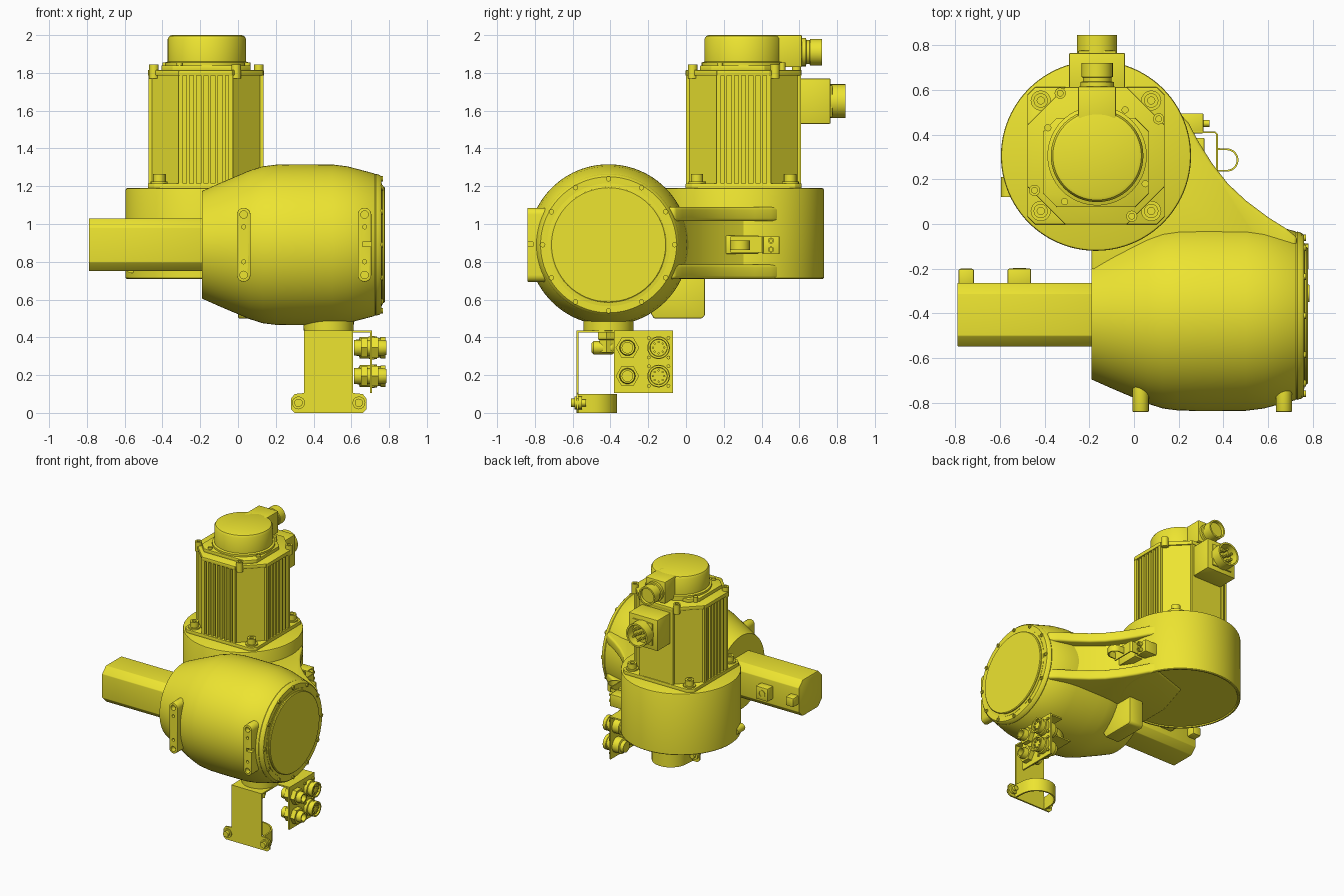
import bpy, bmesh, math
from math import sin, cos, pi, radians

if "Cube" in bpy.data.objects:
    bpy.data.objects.remove(bpy.data.objects["Cube"])

mat = bpy.data.materials.new("yellow")
mat.diffuse_color = (0.85, 0.78, 0.03, 1)
mat.use_nodes = True
mat.node_tree.nodes["Principled BSDF"].inputs["Base Color"].default_value = mat.diffuse_color
MAP = {'X': lambda u, v, t: (t, u, v), 'Y': lambda u, v, t: (v, t, u), 'Z': lambda u, v, t: (u, v, t)}


def finish(bm, name, bevel=0, seg=2):
    bmesh.ops.recalc_face_normals(bm, faces=bm.faces[:])
    if bevel:
        sharp = [e for e in bm.edges if len(e.link_faces) == 2 and e.calc_face_angle(0) > radians(35)]
        bmesh.ops.bevel(bm, geom=sharp, offset=bevel, segments=seg, affect='EDGES', profile=0.5)
    me = bpy.data.meshes.new(name)
    bm.to_mesh(me)
    bm.free()
    me.materials.append(mat)
    ob = bpy.data.objects.new(name, me)
    bpy.context.collection.objects.link(ob)
    return ob


def loft(name, rings, closed=False, bevel=0, seg=2):
    bm = bmesh.new()
    vs = [[bm.verts.new(p) for p in r] for r in rings]
    n = len(vs[0])
    pairs = list(zip(vs, vs[1:])) + ([(vs[-1], vs[0])] if closed else [])
    for a, b in pairs:
        for i in range(n):
            j = (i + 1) % n
            bm.faces.new((a[i], a[j], b[j], b[i]))
    if not closed:
        bm.faces.new(vs[0][::-1])
        bm.faces.new(vs[-1])
    return finish(bm, name, bevel, seg)


def prism(name, pts, t0, t1, axis='Z', bevel=0, seg=2):
    return loft(name, [[MAP[axis](u, v, t) for u, v in pts] for t in (t0, t1)], bevel=bevel, seg=seg)


def lathe(name, cu, cv, prof, axis='Z', n=32, closed=False):
    """prof = (position along axis, radius); cu, cv follow the axis order in MAP"""
    return loft(name, [[MAP[axis](cu + r * cos(2 * pi * i / n), cv + r * sin(2 * pi * i / n), t)
                        for i in range(n)] for t, r in prof], closed)


def box(name, x0, x1, y0, y1, z0, z1, bevel=0):
    return prism(name, [(x0, y0), (x1, y0), (x1, y1), (x0, y1)], z0, z1, bevel=bevel)


def octagon(cu, cv, a, b, c):
    q = [(a, c - b), (a, b - c), (a - c, b), (c - a, b), (-a, b - c), (-a, c - b), (c - a, -b), (a - c, -b)]
    return [(cu + u, cv + v) for u, v in q]


def arc(cu, cv, r, a0, a1, n=16):
    return [(cu + r * cos(radians(a0 + (a1 - a0) * i / n)), cv + r * sin(radians(a0 + (a1 - a0) * i / n)))
            for i in range(n + 1)]


def strip(name, path, t, z0, z1):
    left, right = [], []
    for i, (x, y) in enumerate(path):
        a, b = path[max(i - 1, 0)], path[min(i + 1, len(path) - 1)]
        d = math.hypot(b[0] - a[0], b[1] - a[1])
        nx, ny = -(b[1] - a[1]) / d * t / 2, (b[0] - a[0]) / d * t / 2
        left.append((x + nx, y + ny))
        right.append((x - nx, y - ny))
    return prism(name, left + right[::-1], z0, z1)


def cut(ob, cutter):
    m = ob.modifiers.new("cut", 'BOOLEAN')
    m.operation, m.object, m.solver = 'DIFFERENCE', cutter, 'EXACT'
    bpy.context.view_layer.objects.active = ob
    bpy.ops.object.modifier_apply(modifier="cut")
    bpy.data.objects.remove(cutter)


# barrel gearbox, end cover and its screws
BY, BZ = -0.41, 0.89
lathe("barrel_housing", BY, BZ, [(-.19, .285), (-.1, .325), (.06, .393), (.13, .415), (.2, .424), (.3, .426),
      (.5, .425), (.58, .415), (.72, .378), (.725, .374), (.73, .376), (.75, .37), (.76, .36)], 'X', 96)
lathe("barrel_end_cover", BY, BZ, [(.74, .325), (.762, .325), (.764, .308), (.772, .308), (.777, .302)], 'X', 64)
for i in range(12):
    a = i * pi / 6
    lathe("cover_screw", BY + .349 * cos(a), BZ + .349 * sin(a), [(.75, .014), (.768, .014), (.768, .007), (.763, .007)], 'X', 12)

# drum housing with bottom cover and drain plug
DX, DY = -.17, .305
lathe("drum_housing", DX, DY, [(.718, .395), (.718, .405), (.71, .41), (.71, .42), (.715, .425), (1.18, .425),
      (1.187, .422), (1.19, .415)], 'Z', 96)
lathe("drain_plug", .77, -.565, [(.12, .03), (.21, .03), (.21, .015), (.2, .015)], 'Y', 16)

# arm joining drum and barrel: two flanges and a recessed wall
curve = [(.73, -.06), (.68, -.02), (.6, .03), (.5, .105), (.42, .18), (.35, .27), (.29, .365), (.245, .45), (.2, .5)]
base = [(-.1, .4), (-.19, .1), (-.19, -.28), (.2, -.36), (.7, -.3)]
inner = [(x - .045, y - .045) for x, y in curve]
prism("arm_lower_flange", curve + base, .71, .785, bevel=.015, seg=3)
prism("arm_upper_flange", curve + base, 1.015, 1.09, bevel=.015, seg=3)
prism("arm_wall", inner + base, .75, 1.05)
prism("lower_rib", [(-.2, .55), (-.17, .5), (.085, .5), (.1, .515), (.1, .74), (-.2, .74)], .0, .12, 'X', .008)

# upright finned motor
H, C = .3, .17


def motor_outline(h, fins):
    pts = []
    for k in range(4):
        side = [(h, C - h)]
        if fins and k != 1:
            for i in range(-3, 4):
                s, w = i * .038, .011
                side += [(h, s - w), (h - .035, s - w), (h - .035, s + w), (h, s + w)]
        side += [(h, h - C)]
        a = k * pi / 2
        pts += [(DX + x * cos(a) - y * sin(a), DY + x * sin(a) + y * cos(a)) for x, y in side]
    return pts


prism("motor_base_flange", octagon(DX, DY, .307, .307, .035), 1.18, 1.215, bevel=.004)
prism("motor_finned_body", motor_outline(H, True), 1.21, 1.79)
prism("motor_top_flange", motor_outline(.307, False), 1.785, 1.815, bevel=.004)
for sx in (-1, 1):
    for sy in (-1, 1):
        x, y = DX + sx * .247, DY + sy * .247
        lathe("flange_bolt", x, y, [(1.2, .045), (1.225, .045), (1.225, .032), (1.265, .032), (1.265, .016), (1.25, .016)], n=20)
        # corner ridges beside the chamfers
        box("motor_corner_fin", x - .012 + sx * .045, x + .012 + sx * .045, y - sy * .115 - .012, y - sy * .115 + .012, 1.21, 1.81)
        box("motor_corner_fin", x - sx * .115 - .012, x - sx * .115 + .012, y - .012 + sy * .045, y + .012 + sy * .045, 1.21, 1.81)
for x, y in ((-.33, .585), (.11, .47), (-.445, .15), (-.01, .035)):
    lathe("motor_tie_bolt", x, y, [(1.77, .025), (1.845, .025), (1.845, .013), (1.83, .013)], n=16)

# encoder cap on the motor
prism("encoder_base", octagon(DX, .275, .235, .2, .06), 1.81, 1.84, bevel=.004)
lathe("encoder_cap", DX + .005, DY, [(1.82, .222), (1.855, .222), (1.86, .207), (1.98, .207), (1.995, .198), (2.0, .185)], n=64)
for x, y in ((-.385, .43), (-.31, .1), (.05, .18), (-.04, .51)):
    lathe("encoder_screw", x, y, [(1.81, .016), (1.855, .016)], n=12)
box("encoder_connector_block", -.25, -.08, .42, .615, 1.83, 2.0, .008)
lathe("encoder_connector", 1.91, -.165, [(.6, .075), (.635, .075), (.637, .064), (.655, .064), (.657, .07), (.72, .07),
      (.72, .058), (.7, .056)], 'Y', 32)

# power connector on the back
box("power_connector_block", -.29, -.04, .58, .765, 1.53, 1.77, .006)
box("connector_mount_plate", -.25, -.08, .76, .775, 1.565, 1.735, .004)
lathe("power_connector", 1.65, -.165, [(.76, .09), (.845, .09), (.845, .077), (.78, .075)], 'Y', 40)
for i in range(7):
    a, r = i * pi / 3, .045 if i < 6 else 0
    lathe("connector_pin", 1.65 + r * cos(a), -.165 + r * sin(a), [(.77, .009), (.83, .009)], 'Y', 8)

# sideways motor
prism("side_motor_body", octagon(-.405, .89, .142, .14, .047), -.79, -.17, 'X', .004)
for z in (.755, .985):
    box("side_motor_rail", -.72, -.19, -.5, -.31, z, z + .04)
box("side_motor_rear_plug", -.785, -.715, -.28, -.2, .855, .925, .01)
box("side_motor_plug", -.565, -.46, -.28, -.2, .84, .94, .006)
lathe("plug_face", .89, -.512, [(-.21, .03), (-.197, .03), (-.197, .02), (-.202, .02)], 'Y', 16)

# two mounting pads on the barrel front
for x in (.03, .67):
    shape = arc(1.05, x, .036, -90, 90, 10) + arc(.73, x, .036, 90, 270, 10)
    pad = prism("mounting_pad", shape, -.84, -.62, 'Y', .003)
    for z, r in ((1.05, .02), (.985, .011), (.8, .011), (.73, .02)):
        cut(pad, lathe("hole_cutter", z, x, [(-.86, r), (-.8, r)], 'Y', 16))
    if x > .5:
        cut(pad, box("notch_cutter", x - .01, x + .06, -.86, -.81, .88, .905))

# neck and sheet bracket below the barrel
lathe("bottom_neck", .48, BY, [(.43, .125), (.435, .132), (.52, .134)], n=48)
box("bracket_top_plate", .35, .61, -.58, -.28, .425, .436)
box("bracket_side_tab", .6, .71, -.38, -.075, .425, .436)
foot = [(.68, .02), (.68, .075), (.66, .1), (.61, .105), (.61, .436), (.35, .436), (.35, .105), (.3, .1),
        (.28, .075), (.28, .02), (.3, 0), (.66, 0)]
prism("bracket_front_plate", [(z, x) for x, z in foot], -.581, -.569, 'Y')
strip("foot_band", [(.615, -.57)] + arc(.48, -.5, .13, 0, 180) + [(.345, -.57)], .012, 0, .1)
for x in (.32, .64):
    lathe("foot_bolt", .053, x, [(-.61, .022), (-.59, .022), (-.59, .034), (-.55, .034), (-.55, .018), (-.53, .018)], 'Y', 16)

# pipe elbow under the neck
lathe("elbow_nut", .48, -.42, [(.43, .052), (.39, .052), (.385, .045), (.32, .045)], n=6)
lathe("elbow_body", .345, .48, [(-.5, .025), (-.49, .035), (-.39, .035), (-.375, .025)], 'Y', 24)

# connector plate with two glands and two round connectors
box("connector_plate", .698, .71, -.38, -.07, .105, .436)
for z in (.345, .195):
    y = -.31
    lathe("gland_nut", y, z, [(.65, .058), (.685, .058), (.685, .032), (.65, .032)], 'X', 6, True)
    lathe("gland_outer_nut", y, z, [(.71, .062), (.745, .062), (.745, .032), (.71, .032)], 'X', 6, True)
    lathe("gland_tube", y, z, [(.615, .042), (.765, .042), (.785, .038), (.785, .028), (.615, .028)], 'X', 24, True)
    y = -.145
    lathe("round_connector", y, z, [(.615, .04), (.64, .045), (.645, .058), (.69, .058), (.715, .06), (.735, .06),
          (.738, .052), (.752, .052), (.755, .057), (.78, .057), (.78, .046), (.765, .044)], 'X', 28)
    for i in range(8):
        a = i * pi / 4
        lathe("contact", y + .03 * cos(a), z + .03 * sin(a), [(.76, .006), (.775, .006)], 'X', 6)
    for s in (-1, 1):
        for t in (-1, 1):
            lathe("plate_screw", y + s * .052, z + t * .052, [(.705, .01), (.722, .01)], 'X', 8)

# cable clip and terminal block beside the arm
strip("clip_plate", [(.25, .41), (.362, .41), (.371, .401), (.371, .235)], .008, .85, .935)
strip("clip_loop", [(.371, .335)] + arc(.415, .286, .048, 90, -90) + [(.371, .238)], .008, .862, .912)
box("clip_pad", .24, .315, .19, .385, .842, .94, .004)
box("terminal_block", .2, .31, .405, .495, .84, .935, .005)
for z in (.865, .912):
    lathe("terminal_screw", .45, z, [(.3, .016), (.337, .016), (.337, .008), (.325, .008)], 'X', 12)

# smooth the round surfaces, keep edges crisp
bpy.ops.object.select_all(action='SELECT')
bpy.context.view_layer.objects.active = bpy.data.objects["barrel_housing"]
bpy.ops.object.shade_smooth_by_angle(angle=radians(32))
